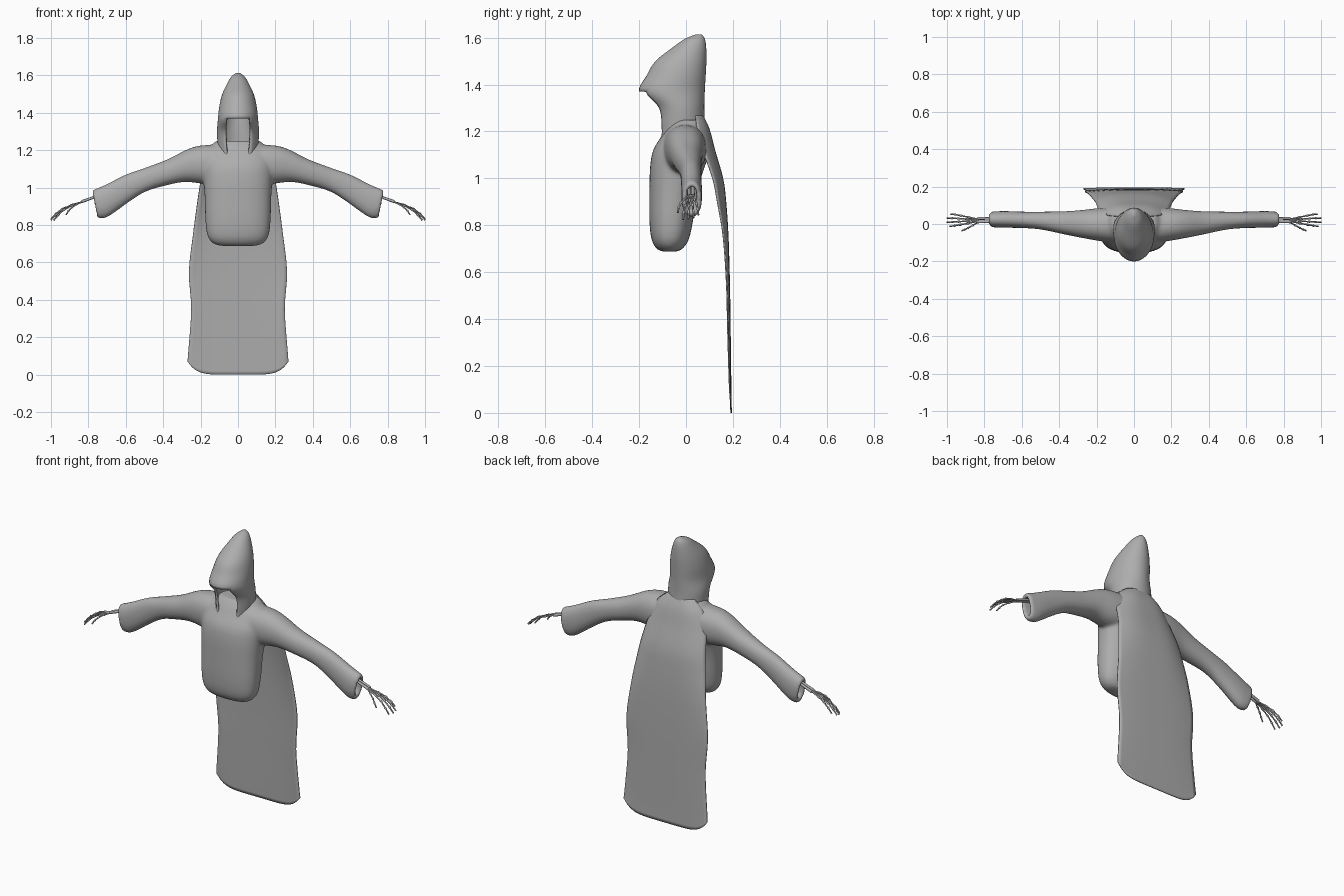
import bpy, bmesh, math
from mathutils import Vector

cube = bpy.data.objects.get("Cube")
if cube:
    bpy.data.objects.remove(cube)

grey = bpy.data.materials.new("cloth_grey")
grey.use_nodes = True
colour = (0.42, 0.42, 0.42, 1)
grey.diffuse_color = colour
grey.node_tree.nodes["Principled BSDF"].inputs["Base Color"].default_value = colour


def spline(keys, steps):
    """Smoothly interpolate tuples of numbers through the keys."""
    out = []
    for i in range(len(keys) - 1):
        a, b = keys[max(i - 1, 0)], keys[i]
        c, d = keys[i + 1], keys[min(i + 2, len(keys) - 1)]
        for k in range(steps):
            t = k / steps
            out.append([q + t * (r - p) / 2 + t * t * (p - 2.5 * q + 2 * r - s / 2)
                        + t ** 3 * (1.5 * (q - r) + (s - p) / 2)
                        for p, q, r, s in zip(a, b, c, d)])
    out.append(list(keys[-1]))
    return out


def unit(i, n, power):
    """Point on a rounded-square outline; i = 0 faces the front."""
    a = math.tau * i / n
    s, c = math.sin(a), math.cos(a)
    e = 2 / power
    return math.copysign(abs(s) ** e, s), -math.copysign(abs(c) ** e, c)


def skin(bm, rows, closed=True, caps=True):
    """Bridge rows of points into a quad surface."""
    grid = [[bm.verts.new(p) for p in row] for row in rows]
    n = len(grid[0])
    for a, b in zip(grid, grid[1:]):
        for i in range(n if closed else n - 1):
            j = (i + 1) % n
            bm.faces.new((a[i], a[j], b[j], b[i]))
    if caps:
        bm.faces.new(grid[0])
        bm.faces.new(grid[-1])


def upright(keys, steps, n, power):
    """Horizontal rings from (height, front, back, half width)."""
    rows = []
    for z, f, b, w in spline(keys, steps):
        pts = [unit(i, n, power) for i in range(n)]
        rows.append([Vector((w * x, (f + b) / 2 + (b - f) / 2 * y, z)) for x, y in pts])
    return rows


def finish(name, bm):
    bmesh.ops.recalc_face_normals(bm, faces=bm.faces)
    mesh = bpy.data.meshes.new(name)
    bm.to_mesh(mesh)
    bm.free()
    mesh.materials.append(grey)
    for p in mesh.polygons:
        p.use_smooth = True
    ob = bpy.data.objects.new(name, mesh)
    bpy.context.collection.objects.link(ob)
    return ob


# Robe: torso and both hollow sleeves, fused into one soft surface
bm = bmesh.new()
torso = [(.688, -.10, -.04, .08), (.70, -.125, -.015, .13), (.74, -.147, .012, .162),
         (.82, -.156, .03, .174), (.95, -.156, .05, .178), (1.05, -.153, .08, .185),
         (1.12, -.14, .105, .19), (1.18, -.105, .10, .18), (1.22, -.08, .09, .15),
         (1.25, -.055, .08, .116)]
skin(bm, upright(torso, 4, 40, 2.4))
# Sleeve keys: top x, top z, bottom x, bottom z, front y, back y
sleeve = [(.10, 1.23, .10, 1.02, -.10, .09), (.20, 1.225, .18, 1.02, -.09, .085),
          (.27, 1.205, .28, 1.03, -.075, .075), (.38, 1.15, .37, 1.015, -.055, .068),
          (.50, 1.105, .49, .98, -.03, .066), (.60, 1.07, .58, .925, -.022, .066),
          (.70, 1.02, .67, .86, -.02, .069), (.75, .998, .71, .838, -.019, .068),
          (.775, .987, .748, .838, -.015, .065), (.772, .967, .748, .862, .003, .047),
          (.68, .99, .66, .90, .006, .044)]
for side in (1, -1):
    rows = []
    for tx, tz, bx, bz, f, b in spline(sleeve, 4):
        row = []
        for i in range(32):
            u, v = unit(i, 32, 2.2)
            row.append(Vector((side * ((tx + bx) / 2 + u * (tx - bx) / 2),
                               (f + b) / 2 + v * (b - f) / 2,
                               (tz + bz) / 2 + u * (tz - bz) / 2)))
        rows.append(row)
    skin(bm, rows)
robe = finish("robe", bm)
fuse = robe.modifiers.new("fuse", 'REMESH')
fuse.mode = 'VOXEL'
fuse.voxel_size = 0.008
fuse.use_smooth_shade = True
relax = robe.modifiers.new("relax", 'SMOOTH')
relax.factor = 0.5
relax.iterations = 10

# Hood: peaked cowl with the face opening cut out below the brim
bm = bmesh.new()
hood = [(1.16, -.125, .07, .098), (1.22, -.125, .08, .108), (1.30, -.137, .078, .112),
        (1.37, -.20, .08, .107), (1.44, -.167, .084, .099), (1.50, -.13, .087, .084),
        (1.56, -.055, .086, .056), (1.595, -.005, .08, .034), (1.613, .04, .068, .01)]
steps, n = 5, 48
skin(bm, upright(hood, steps, n, 2), caps=False)
bm.verts.ensure_lookup_table()
bm.faces.new(bm.verts[-n:])
bm.faces.ensure_lookup_table()
brim, edge = 3 * steps, 5
gap = [bm.faces[r * n + i] for r in range(brim) for i in range(n)
       if i < edge or i >= n - edge]
bmesh.ops.delete(bm, geom=gap, context='FACES')
hood_ob = finish("hood", bm)
lining = hood_ob.modifiers.new("lining", 'SOLIDIFY')
lining.thickness = 0.012
lining.offset = -1

# Cape: long sheet with edges curling forward and rounded bottom corners
# Keys: height, half width, middle y, edge curl, corner lift
cape = [(1.27, .08, .07, .03, 0), (1.21, .15, .098, .05, 0), (1.12, .185, .122, .05, 0),
        (1.0, .205, .156, .042, 0), (.9, .22, .169, .035, 0), (.75, .24, .179, .02, 0),
        (.55, .262, .185, .012, 0), (.35, .25, .188, .01, 0), (.12, .266, .191, .006, 0),
        (0, .27, .193, .004, .07)]
bm = bmesh.new()
rows = []
for z, w, y, curl, lift in spline(cape, 4):
    us = [i / 12 - 1 for i in range(25)]
    rows.append([Vector((u * w, y - curl * abs(u) ** 3, z + lift * u ** 6)) for u in us])
skin(bm, rows, closed=False, caps=False)
cape_ob = finish("cape", bm)
thick = cape_ob.modifiers.new("thickness", 'SOLIDIFY')
thick.thickness = 0.005
thick.offset = 0


def bones(name, chains, depth):
    """Knobbly rods through each chain of joints."""
    curve = bpy.data.curves.new(name, 'CURVE')
    curve.dimensions = '3D'
    curve.bevel_depth = depth
    curve.bevel_resolution = 2
    curve.use_fill_caps = True
    for chain in chains:
        pts = []
        for a, b in zip(chain, chain[1:]):
            pts += [(a, 1.3), (a.lerp(b, .25), .8), (a.lerp(b, .75), .8)]
        pts.append((chain[-1], .9))
        sp = curve.splines.new('POLY')
        sp.points.add(len(pts) - 1)
        for p, (co, r) in zip(sp.points, pts):
            p.co = (*co, 1)
            p.radius = r
        sp.use_smooth = True
    curve.materials.append(grey)
    ob = bpy.data.objects.new(name, curve)
    bpy.context.collection.objects.link(ob)
    bpy.ops.object.select_all(action='DESELECT')
    ob.select_set(True)
    bpy.context.view_layer.objects.active = ob
    bpy.ops.object.convert(target='MESH')


# Skeletal forearms and hands; finger keys: sideways spread, reach, drop
fingers = [(-.055, .09, .07), (-.032, .155, .10), (-.01, .17, .098),
           (.012, .17, .092), (.033, .15, .08)]
for side, label in ((1, "left"), (-1, "right")):
    arm = [[Vector((side * .67, y, .985)), Vector((side * .835, y, .925))]
           for y in (.012, .03)]
    bones(label + "_forearm", arm, 0.009)
    hand = []
    for spread, reach, drop in fingers:
        hand.append([Vector((side * (.83 + reach * t), .02 + spread * s, .925 - drop * d))
                     for t, s, d in ((0, .15, 0), (.36, .5, .2), (.64, .75, .42),
                                     (.84, .92, .7), (1, 1, 1))])
    bones(label + "_hand", hand, 0.0048)
